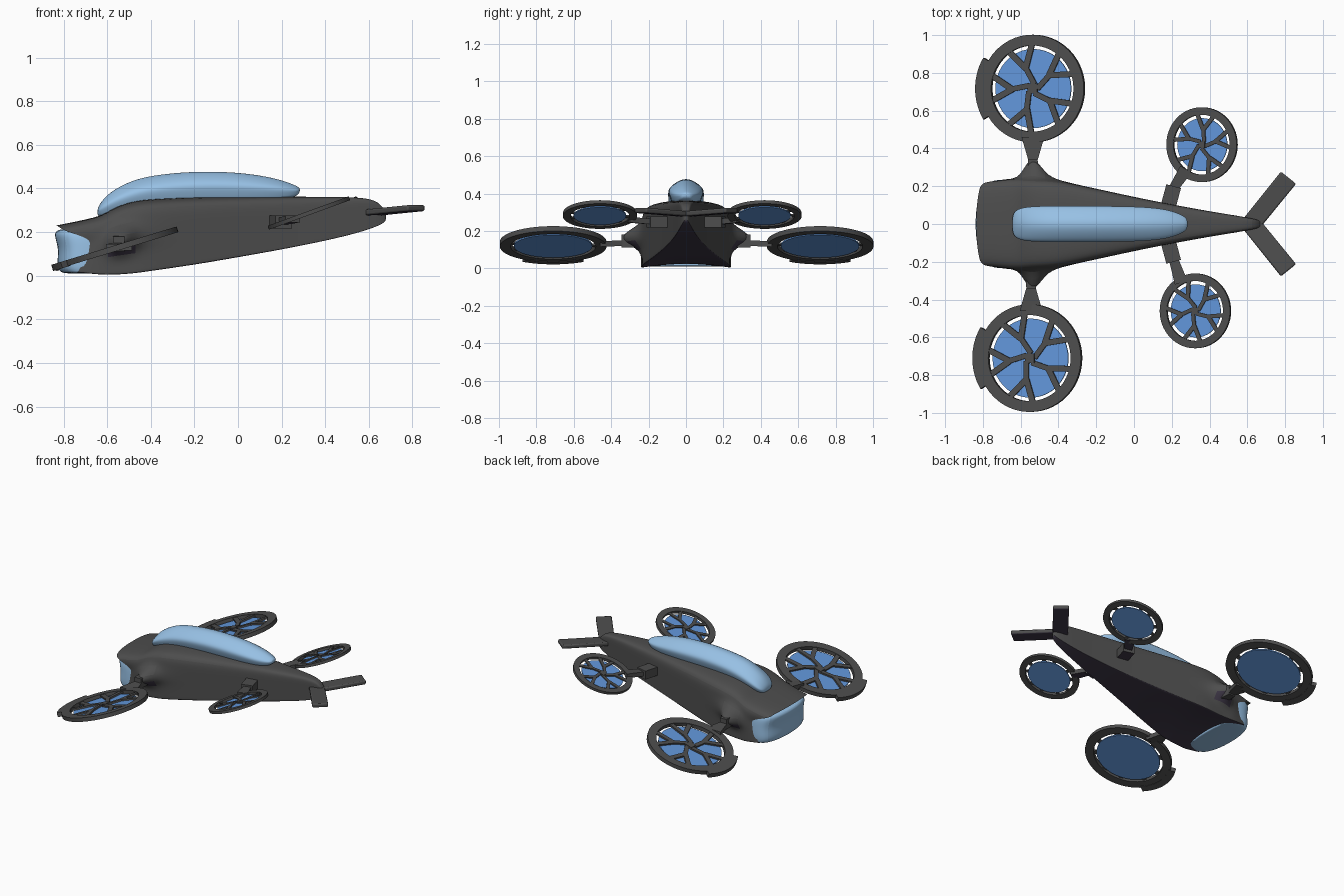
import bpy, bmesh, math
from mathutils import Vector, Matrix

if "Cube" in bpy.data.objects:
    bpy.data.objects.remove(bpy.data.objects["Cube"])


def material(name, col):
    m = bpy.data.materials.new(name)
    m.diffuse_color = (*col, 1)
    m.use_nodes = True
    m.node_tree.nodes["Principled BSDF"].inputs["Base Color"].default_value = m.diffuse_color
    return m


GREY = material("dark grey shell", (0.075, 0.075, 0.075))
UNDER = material("purple black underside", (0.05, 0.04, 0.065))
GLASS = material("pale blue glass", (0.31, 0.53, 0.78))
BLUE = material("blue disc", (0.122, 0.31, 0.71))


def finish(bm, name, mat, subsurf=0, angle=35, matrix=None, bevel=0, under=None):
    bmesh.ops.recalc_face_normals(bm, faces=bm.faces)
    if under:  # faces looking down take the underside colour
        bm.normal_update()
        for f in bm.faces:
            f.material_index = int(f.normal.z < -.6)
    me = bpy.data.meshes.new(name)
    bm.to_mesh(me)
    bm.free()
    me.materials.append(mat)
    if under:
        me.materials.append(under)
    ob = bpy.data.objects.new(name, me)
    bpy.context.collection.objects.link(ob)
    if matrix:
        ob.matrix_world = matrix
    if subsurf:
        s = ob.modifiers.new("smooth", 'SUBSURF')
        s.levels = s.render_levels = subsurf
    if bevel:
        b = ob.modifiers.new("bevel", 'BEVEL')
        b.width, b.segments = bevel, 2
    bpy.ops.object.select_all(action='DESELECT')
    ob.select_set(True)
    bpy.context.view_layer.objects.active = ob
    bpy.ops.object.shade_smooth_by_angle(angle=math.radians(angle))
    return ob


def loft(bm, rings, cap_start=True, cap_end=True):
    vs = [[bm.verts.new(p) for p in r] for r in rings]
    n = len(vs[0])
    for a, b in zip(vs, vs[1:]):
        for i in range(n):
            j = (i + 1) % n
            bm.faces.new((a[i], a[j], b[j], b[i]))
    if cap_start:
        bm.faces.new(vs[0])
    if cap_end:
        bm.faces.new(vs[-1])


def mirrored(half):
    """Close a half section (first and last points on the centre line)."""
    return half + [(-y, z) for y, z in half[-2:0:-1]]


def bar(bm, p, q, w0, w1, h):
    """Flat bar from p to q, tapering from width w0 to w1."""
    p, q = Vector(p), Vector(q)
    d = q - p
    side = Vector((-d.y, d.x, 0)).normalized()
    up = Vector((0, 0, h / 2))
    loft(bm, [[c + side * w / 2 + up, c - side * w / 2 + up,
               c - side * w / 2 - up, c + side * w / 2 - up]
              for c, w in ((p, w0), (q, w1))])


def arc(bm, r0, r1, z0, z1, a0, a1, n, closed=False):
    """Rectangular section swept round the z axis."""
    rings = []
    for i in range(n + 1):
        a = math.radians(a0 + (a1 - a0) * i / n)
        rings.append([(r * math.cos(a), r * math.sin(a), z)
                      for r, z in ((r0, z0), (r1, z0), (r1, z1), (r0, z1))])
    loft(bm, rings, not closed, not closed)
    if closed:
        bmesh.ops.remove_doubles(bm, verts=bm.verts, dist=1e-5)


# Hull: x, half width, bottom, top, shoulder bulge
section = mirrored([(0, 0), (.5, 0), (.95, 0), (1, 0), (1, .06), (1, .3), (1, .42), (1, .56),
                    (1, .72), (.98, .89), (.82, .975), (.4, 1), (0, 1)])
stations = [(-.7, .23, .014, .23, 0), (-.64, .242, .004, .268, 0),
            (-.6, .24, .003, .292, .015), (-.54, .237, .004, .325, .15),
            (-.47, .235, .01, .343, .03), (-.4, .23, .02, .352, 0),
            (-.2, .187, .05, .36, 0), (0, .143, .085, .362, 0),
            (.2, .103, .12, .362, 0), (.4, .067, .16, .362, 0),
            (.55, .043, .196, .36, 0), (.635, .028, .225, .347, 0),
            (.665, .018, .24, .31, 0), (.68, .01, .255, .29, 0)]
rings = []
for k, (x, w, zb, zt, bulge) in enumerate(stations):
    ring = []
    for y, z in section:
        px, py, pz = x, y * w, zb + (zt - zb) * z
        if k == 0:  # front rim: raked sides under a long overhanging brow
            px = -.67 - .065 * max(0, 1 - z / .8) ** 1.5
            if z > .85:
                px = -.835 + .035 * abs(y) ** 4
        if z == 0 and x < -.3:  # shallow arch along the belly
            pz += .022 * (1 - y * y)
        if .4 < z < .6 and abs(y) > .9:
            py += math.copysign(bulge, y)
        ring.append((px, py, pz))
    rings.append(ring)
bm = bmesh.new()
loft(bm, rings, cap_start=False)
finish(bm, "hull", GREY, 2, 40, under=UNDER)

# Nose window: rounded plan stacked in height (z, forward inset, side scale)
plan = [(-.6, .215), (-.68, .228), (-.75, .228), (-.8, .205), (-.835, .12), (-.845, 0)]
plan = plan + [(x, -y) for x, y in plan[-2::-1]]
bm = bmesh.new()
loft(bm, [[(x + inset * (-x - .6) / .245, y * s, z) for x, y in plan]
          for z, inset, s in ((.01, .06, .96), (.014, .025, 1), (.05, .01, 1.03), (.12, .022, 1.02),
                              (.18, 0, 1.01), (.208, .005, .95), (.216, .05, .85))])
finish(bm, "nose_window", GLASS, 2, 40)

# Canopy: x, half width, bottom, top
shape = mirrored([(0, 0), (.75, 0), (.9, .25), (1.04, .5), (.98, .68), (.6, .88), (.25, 1), (0, 1.02)])
bm = bmesh.new()
loft(bm, [[(x, y * w, zb + (zt - zb) * z) for y, z in shape] for x, w, zb, zt in (
    (-.645, .04, .275, .305), (-.63, .07, .27, .335), (-.59, .088, .275, .38),
    (-.5, .094, .295, .43), (-.4, .094, .32, .458), (-.2, .094, .335, .478),
    (0, .092, .335, .472), (.12, .084, .34, .455), (.2, .07, .345, .437),
    (.26, .045, .36, .415), (.285, .025, .38, .402))])
finish(bm, "canopy", GLASS, 2, 50)


# Rotors: ring, five forked spokes and a disc set inside the ring
def rotor(name, centre, radius, tilt, spin, guard, disc):
    mat = (Matrix.Translation(centre) @ Matrix.Rotation(-math.radians(tilt), 4, 'Y')
           @ Matrix.Scale(radius, 4))
    bm = bmesh.new()
    arc(bm, .8, 1, -.05, .045, 0, 360, 56, True)
    if guard:
        arc(bm, .95, 1.11, -.06, .045, 149, 211, 14)

    def polar(r, a):
        a = math.radians(a)
        return (r * math.cos(a), r * math.sin(a), .01)
    bar(bm, (-.09, 0, .01), (.09, 0, .01), .18, .18, .06)
    for i in range(5):
        a = spin + 72 * i
        bar(bm, polar(.09, a - 30), polar(.43, a + 10), .1, .1, .04)
        bar(bm, polar(.4, a + 10), polar(.83, a - 9), .11, .11, .04)
        bar(bm, polar(.4, a + 10), polar(.83, a + 24), .11, .11, .04)
    finish(bm, name + "_rotor_frame", GREY, matrix=mat)
    bm = bmesh.new()
    bmesh.ops.create_cone(bm, cap_ends=True, segments=40, radius1=disc, radius2=disc, depth=.03,
                          matrix=Matrix.Translation((0, 0, -.03)))
    finish(bm, name + "_rotor_disc", BLUE, matrix=mat)


rotor("front_left", (-.535, .717, .13), .285, 17, 100, True, .735)
rotor("front_right", (-.55, -.71, .13), .285, 17, 250, True, .735)
rotor("rear_left", (.36, .42, .288), .198, 20, 75, False, .71)
rotor("rear_right", (.325, -.46, .288), .198, 20, 40, False, .71)

# Struts and tail boards on both sides
for s, label, fx, rx, ry in ((1, "left", -.535, .275, .29), (-1, "right", -.545, .25, .31)):
    bm = bmesh.new()
    bar(bm, (fx, s * .22, .15), (fx, s * .345, .145), .06, .05, .07)
    bar(bm, (fx, s * .33, .135), (fx, s * .46, .13), .045, .12, .03)
    finish(bm, label + "_front_strut", GREY)
    bm = bmesh.new()
    bar(bm, (.175, s * .07, .247), (.21, s * .2, .247), .08, .08, .06)
    bar(bm, (.21, s * .19, .25), (rx, s * ry, .26), .05, .07, .03)
    finish(bm, label + "_rear_strut", GREY, under=UNDER)
    bm = bmesh.new()
    bar(bm, (.62, 0, .29), (.818, s * .245, .31), .1, .103, .028)
    finish(bm, label + "_tail_board", GREY, bevel=.008, under=UNDER)
